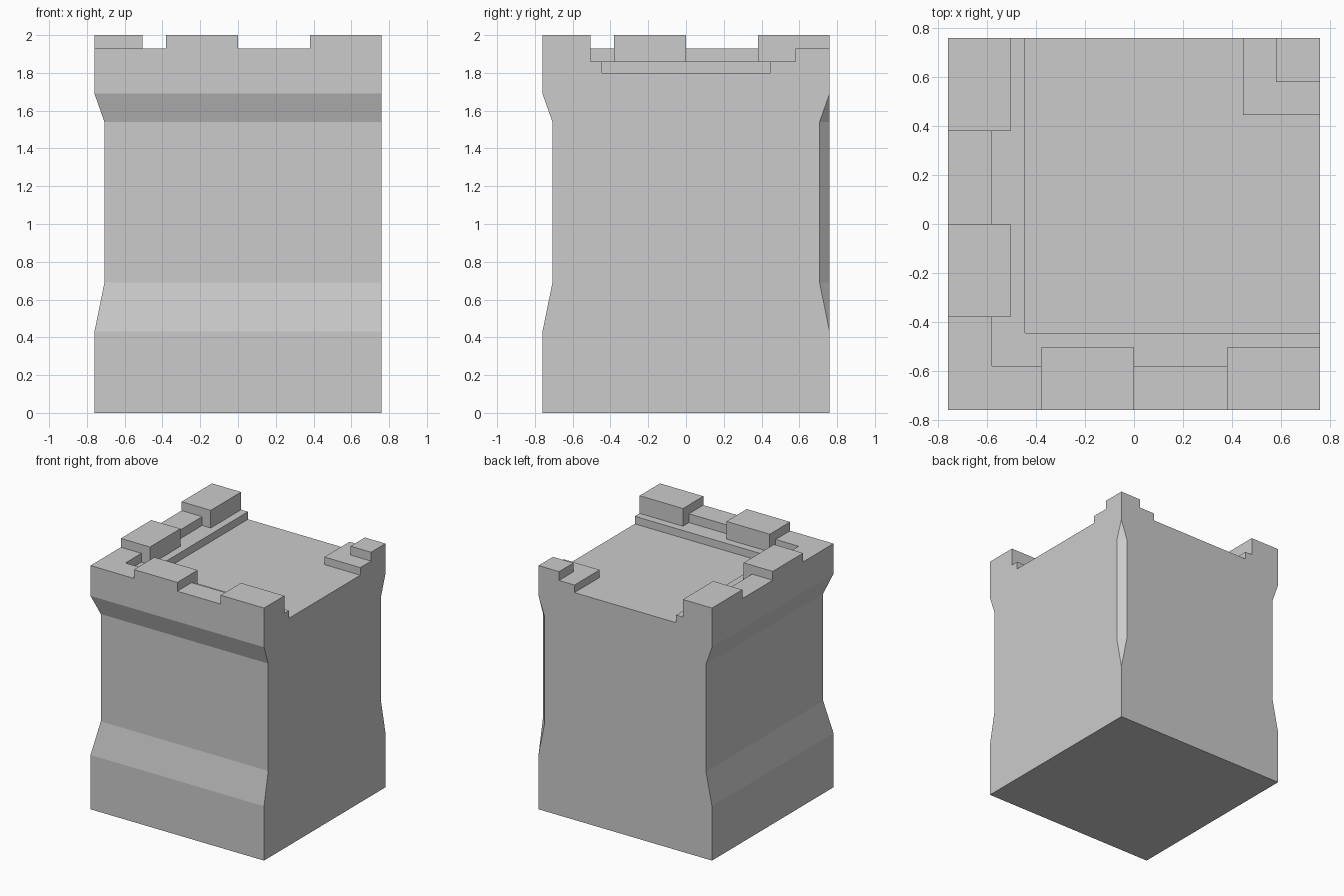
import bpy, bmesh

if "Cube" in bpy.data.objects:
    bpy.data.objects.remove(bpy.data.objects["Cube"])

H = 0.76          # half width of the block
BASE = 1.69       # where the battlement starts
FLOOR, LEDGE, WALL, MERLON = 1.80, 1.86, 1.93, 2.0


def finish(bm, name):
    bmesh.ops.remove_doubles(bm, verts=bm.verts, dist=1e-4)
    bmesh.ops.dissolve_limit(bm, angle_limit=0.01, verts=bm.verts, edges=bm.edges)
    bmesh.ops.recalc_face_normals(bm, faces=bm.faces)
    mesh = bpy.data.meshes.new(name)
    bm.to_mesh(mesh)
    bm.free()
    obj = bpy.data.objects.new(name, mesh)
    bpy.context.collection.objects.link(obj)
    return obj


# Lower block: outer walls recessed on the front and left, small chamfer at the inner corner
bm = bmesh.new()
rings = []
for z, d in [(0, 0), (0.43, 0), (0.69, 0.053), (1.54, 0.053), (BASE, 0)]:
    outline = [(-H + d, -H + d), (H, -H + d), (H, H - d), (H - d, H), (-H + d, H)]
    rings.append([bm.verts.new((x, y, z)) for x, y in outline])
for lo, hi in zip(rings, rings[1:]):
    for i in range(5):
        j = (i + 1) % 5
        bm.faces.new((lo[i], lo[j], hi[j], hi[i]))
bm.faces.new(rings[0][::-1])
finish(bm, "wall_block")

# Battlement: a stepped surface made from stacked rectangles (x0, x1, y0, y1, height)
steps = [
    (-H, H, -H, -0.445, LEDGE), (-H, -0.445, -H, H, LEDGE),        # inner walkway step
    (-H, H, -H, -0.58, WALL), (-H, -0.58, -H, H, WALL),            # parapet
    (0.445, H, 0.445, H, LEDGE), (0.58, H, 0.58, H, WALL),         # inner corner post
]
for a in (-0.38, 0.38):                                            # merlons
    b = a + 0.38
    steps += [(a, b, -H, -0.505, MERLON), (-H, -0.505, a, b, MERLON)]

cuts = [-H, -0.58, -0.505, -0.445, -0.38, 0, 0.38, 0.445, 0.58, H]
n = len(cuts) - 1


def height(i, j):
    if not (0 <= i < n and 0 <= j < n):
        return BASE
    x, y = (cuts[i] + cuts[i + 1]) / 2, (cuts[j] + cuts[j + 1]) / 2
    return max([FLOOR] + [h for x0, x1, y0, y1, h in steps if x0 < x < x1 and y0 < y < y1])


bm = bmesh.new()
levels = [BASE, FLOOR, LEDGE, WALL, MERLON]
for i in range(n):
    for j in range(n):
        h = height(i, j)
        c = [(cuts[i], cuts[j]), (cuts[i + 1], cuts[j]),
             (cuts[i + 1], cuts[j + 1]), (cuts[i], cuts[j + 1])]
        bm.faces.new([bm.verts.new((x, y, h)) for x, y in c])
        # vertical risers down to each lower neighbour
        for k, (di, dj) in enumerate([(0, -1), (1, 0), (0, 1), (-1, 0)]):
            low = height(i + di, j + dj)
            p, q = c[k], c[(k + 1) % 4]
            for z0, z1 in zip(levels, levels[1:]):
                if z0 >= low and z1 <= h:
                    bm.faces.new([bm.verts.new(v) for v in
                                  ((*p, z0), (*q, z0), (*q, z1), (*p, z1))])
finish(bm, "battlement")
